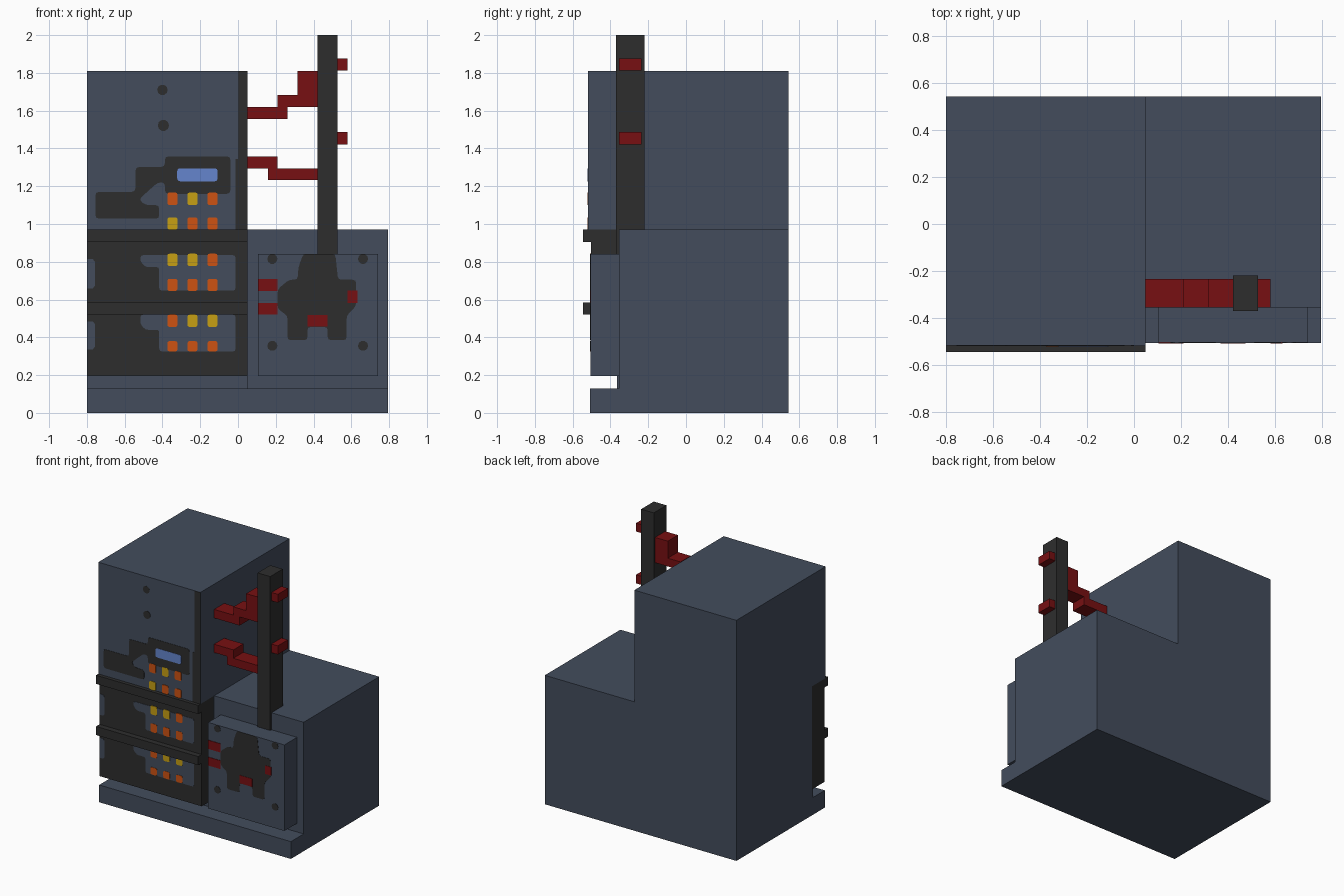
import bpy, bmesh, math
from mathutils import Vector

if "Cube" in bpy.data.objects:
    bpy.data.objects.remove(bpy.data.objects["Cube"])


def material(name, rgb):
    m = bpy.data.materials.new(name)
    m.diffuse_color = (*rgb, 1)
    m.use_nodes = True
    m.node_tree.nodes["Principled BSDF"].inputs["Base Color"].default_value = m.diffuse_color
    return m


SLATE = material("slate", (0.056, 0.073, 0.108))
DARK = material("charcoal", (0.027, 0.027, 0.027))
RED = material("dark red", (0.185, 0.005, 0.006))
ORANGE = material("orange", (0.61, 0.085, 0.006))
YELLOW = material("yellow", (0.57, 0.35, 0.007))
BLUE = material("screen blue", (0.13, 0.235, 0.61))


def finish(name, bm, mat):
    bmesh.ops.recalc_face_normals(bm, faces=bm.faces[:])
    me = bpy.data.meshes.new(name)
    bm.to_mesh(me)
    bm.free()
    me.materials.append(mat)
    ob = bpy.data.objects.new(name, me)
    bpy.context.collection.objects.link(ob)
    return ob


def add_prism(bm, points, vec):
    """Closed prism: a polygon extruded along vec."""
    a = [bm.verts.new(p) for p in points]
    b = [bm.verts.new(Vector(p) + Vector(vec)) for p in points]
    bm.faces.new(a)
    bm.faces.new(b[::-1])
    for i in range(len(a)):
        j = (i + 1) % len(a)
        bm.faces.new((a[j], a[i], b[i], b[j]))


def rounded(poly, r):
    """Replace every corner with a short three-point curve."""
    pts = [Vector(p) for p in poly]
    out = []
    for i, p in enumerate(pts):
        ends = []
        for q in (pts[i - 1], pts[(i + 1) % len(pts)]):
            d = q - p
            ends.append(p + d.normalized() * min(r, d.length * 0.45))
        out += [ends[0], (ends[0] + ends[1]) / 4 + p / 2, ends[1]]
    return out


def boxes(name, mat, *specs):
    bm = bmesh.new()
    for x0, x1, y0, y1, z0, z1 in specs:
        add_prism(bm, [(x0, y0, z0), (x1, y0, z0), (x1, y1, z0), (x0, y1, z0)], (0, 0, z1 - z0))
    return finish(name, bm, mat)


def side_profile(name, mat, x0, x1, yz):
    bm = bmesh.new()
    add_prism(bm, [(x0, y, z) for y, z in yz], (x1 - x0, 0, 0))
    return finish(name, bm, mat)


def plates(name, mat, y, polys, rounding=0.0, t=0.002):
    """Thin painted plates on a front-facing surface at depth y."""
    bm = bmesh.new()
    for poly in polys:
        if rounding:
            poly = rounded(poly, rounding)
        add_prism(bm, [(x, y, z) for x, z in poly], (0, -t, 0))
    return finish(name, bm, mat)


def rect(x0, x1, z0, z1):
    return [(x0, z0), (x1, z0), (x1, z1), (x0, z1)]


def disc(cx, cz, r=0.028, n=10):
    return [(cx + r * math.cos(2 * math.pi * i / n), cz + r * math.sin(2 * math.pi * i / n))
            for i in range(n)]


# Cabinet tower and lower side cabinet, each with a stepped plinth
side_profile("tower", SLATE, -0.8, 0.05,
             [(-0.507, 0), (0.543, 0), (0.543, 1.81), (-0.518, 1.81), (-0.518, 0.97),
              (-0.365, 0.97), (-0.365, 0.13), (-0.507, 0.13)])
side_profile("side_cabinet", SLATE, 0.05, 0.795,
             [(-0.507, 0), (0.543, 0), (0.543, 0.97), (-0.355, 0.97), (-0.355, 0.13),
              (-0.507, 0.13)])
boxes("cabinet_door", SLATE, (0.105, 0.74, -0.505, -0.354, 0.195, 0.842))

# Dark drawer block with two protruding ledges
boxes("drawer_block", DARK, (-0.8, 0.05, -0.503, -0.355, 0.195, 0.97))
boxes("ledges", DARK, (-0.8, 0.05, -0.545, -0.49, 0.905, 0.97),
      (-0.8, 0.05, -0.545, -0.49, 0.52, 0.585))

# Mast and red pipes
boxes("mast", DARK, (0.422, 0.527, -0.37, -0.22, 0.842, 2.0))
PY = (-0.355, -0.235)
boxes("upper_pipe", RED, (0.05, 0.262, *PY, 1.555, 1.62), (0.21, 0.422, *PY, 1.62, 1.682),
      (0.316, 0.422, *PY, 1.682, 1.81))
boxes("lower_pipe", RED, (0.05, 0.21, *PY, 1.295, 1.358), (0.158, 0.422, *PY, 1.233, 1.295))
boxes("pipe_stubs", RED, (0.527, 0.58, *PY, 1.812, 1.875), (0.527, 0.58, *PY, 1.422, 1.487))

# Painted details on the tower front
TF, DF, PF = -0.518, -0.503, -0.505
plates("tower_edge_strip", DARK, TF,
       [[(0, 1.81), (0.05, 1.81), (0.05, 0.97), (-0.013, 0.97), (-0.013, 1.345), (0, 1.345)]])
plates("tower_bolts", DARK, TF, [disc(-0.4, 1.71), disc(-0.395, 1.522, 0.03)])
plates("screen_surround", DARK, TF,
       [[(-0.755, 1.17), (-0.543, 1.17), (-0.543, 1.302), (-0.387, 1.302), (-0.387, 1.358),
         (-0.04, 1.358), (-0.04, 1.16), (-0.387, 1.16), (-0.387, 1.22), (-0.425, 1.22),
         (-0.525, 1.13), (-0.49, 1.1), (-0.417, 1.1), (-0.417, 1.028), (-0.755, 1.028)]], 0.02)
plates("screen", BLUE, TF, [rect(-0.322, -0.108, 1.226, 1.295)], 0.015, 0.004)

# Light patches on the drawer fronts
patches = []
for top, step, low in ((0.835, 0.772, 0.647), (0.52, 0.44, 0.325)):
    patches.append([(-0.517, top), (-0.013, top), (-0.013, low), (-0.417, low),
                    (-0.417, step), (-0.49, step), (-0.517, step + 0.03)])
plates("drawer_patches", SLATE, DF, patches, 0.015)
plates("drawer_left_patches", SLATE, DF,
       [[(-0.8, a), (-0.77, a), (-0.757, a + 0.015), (-0.757, b - 0.015), (-0.77, b), (-0.8, b)]
        for a, b in ((0.658, 0.815), (0.335, 0.485))])

# Rows of buttons: depth, bottom, top, colours
ROWS = ((TF, 1.1, 1.167, "OYO"), (TF, 0.97, 1.035, "YOO"), (DF, 0.777, 0.843, "YYO"),
        (DF, 0.645, 0.71, "OOO"), (DF, 0.455, 0.52, "OYY"), (DF, 0.325, 0.38, "OOO"))
for n, (y, z0, z1, cols) in enumerate(ROWS, 1):
    for key, mat in (("O", ORANGE), ("Y", YELLOW)):
        polys = [rect(cx - 0.027, cx + 0.027, z0, z1)
                 for cx, c in zip((-0.347, -0.241, -0.135), cols) if c == key]
        if polys:
            plates(f"button_row_{n}_{mat.name}", mat, y, polys, 0.012, 0.004)

# Painted machinery shape, red fittings and bolts on the cabinet door
plates("door_machinery", DARK, PF,
       [[(0.345, 0.842), (0.515, 0.842), (0.53, 0.705), (0.625, 0.705), (0.625, 0.565),
         (0.575, 0.515), (0.575, 0.385), (0.475, 0.385), (0.475, 0.455), (0.368, 0.455),
         (0.368, 0.385), (0.262, 0.385), (0.262, 0.515), (0.21, 0.55), (0.21, 0.655),
         (0.27, 0.705), (0.315, 0.705), (0.32, 0.77)]], 0.018)
plates("door_red_fittings", RED, PF,
       [rect(0.105, 0.21, 0.645, 0.71), rect(0.105, 0.21, 0.52, 0.583),
        rect(0.58, 0.632, 0.583, 0.647), rect(0.368, 0.475, 0.457, 0.517)], 0, 0.004)
plates("door_bolts", DARK, PF,
       [disc(x, z, 0.027) for x in (0.182, 0.662) for z in (0.355, 0.815)])
